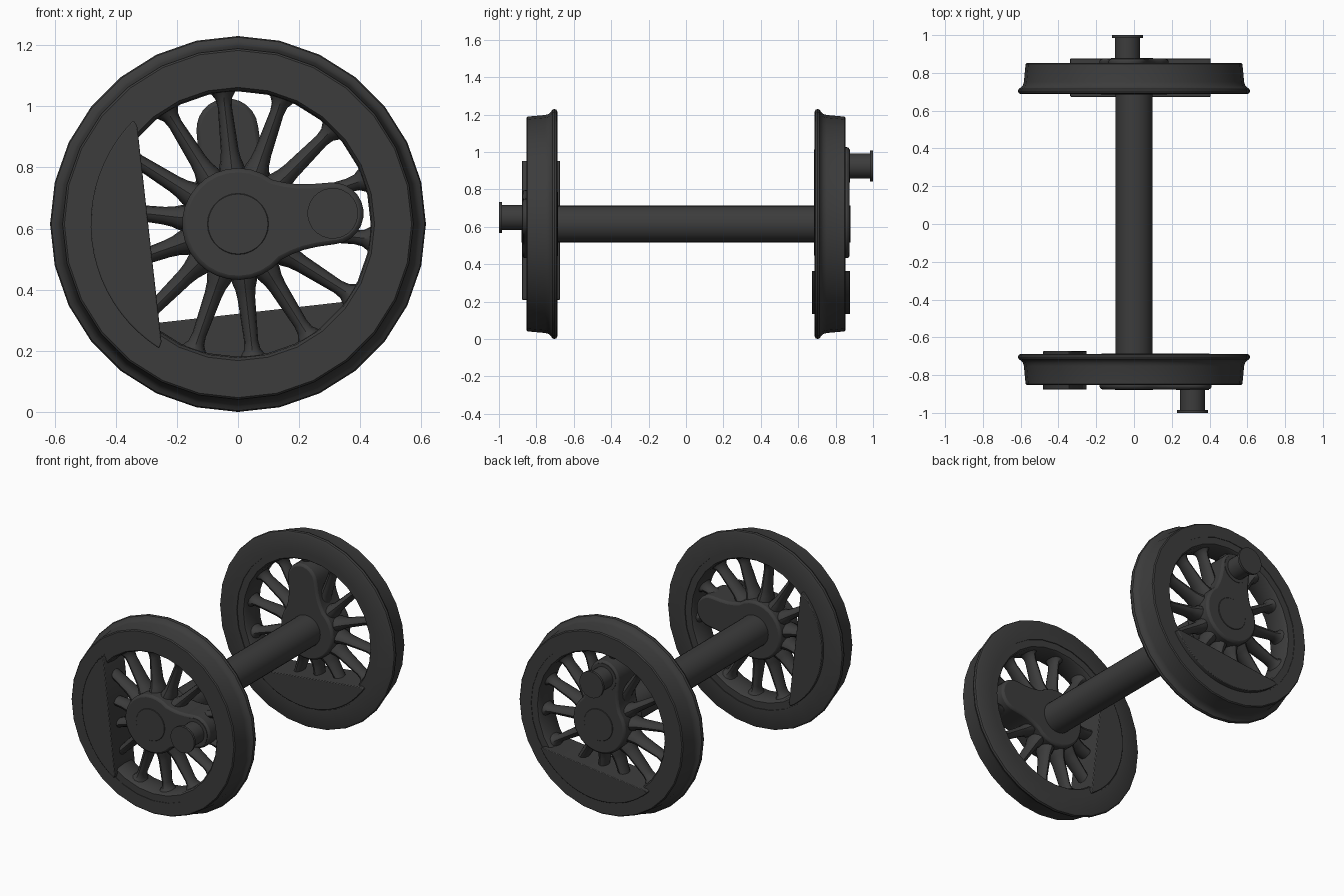
import bpy, bmesh
from math import sin, cos, pi, radians, acos

if "Cube" in bpy.data.objects:
    bpy.data.objects.remove(bpy.data.objects["Cube"])

CZ = 0.615                 # axle height
SPOKES = 14
SEGS = 28
TILT = 360 / SPOKES / 4    # crank angle of the front wheel, degrees

mat = bpy.data.materials.new("dark_iron")
mat.diffuse_color = (0.045, 0.045, 0.045, 1)
mat.use_nodes = True
mat.node_tree.nodes["Principled BSDF"].inputs["Base Color"].default_value = mat.diffuse_color


def finish(name, bm, bevel=0.0):
    bmesh.ops.recalc_face_normals(bm, faces=bm.faces[:])
    me = bpy.data.meshes.new(name)
    bm.to_mesh(me)
    bm.free()
    ob = bpy.data.objects.new(name, me)
    bpy.context.collection.objects.link(ob)
    me.materials.append(mat)
    if bevel:
        m = ob.modifiers.new("bevel", 'BEVEL')
        m.width, m.segments, m.limit_method = bevel, 2, 'ANGLE'
        m.angle_limit = radians(50)
    bpy.context.view_layer.objects.active = ob
    bpy.ops.object.select_all(action='DESELECT')
    ob.select_set(True)
    bpy.ops.object.shade_smooth_by_angle(angle=radians(35))
    return ob


def place(u, v, y, ang, side):
    """Wheel-plane point (u along ang) to world."""
    c, s = cos(ang), sin(ang)
    return (c * u - s * v, side * y, CZ + s * u + c * v)


def loft(bm, rings, cap=True, closed=False):
    """Skin a list of equal rings of points."""
    vs = [[bm.verts.new(p) for p in r] for r in rings]
    n = len(vs[0])
    pairs = list(zip(vs, vs[1:])) + ([(vs[-1], vs[0])] if closed else [])
    for a, b in pairs:
        for i in range(n):
            j = (i + 1) % n
            bm.faces.new((a[i], a[j], b[j], b[i]))
    if cap and not closed:
        bm.faces.new(vs[0])
        bm.faces.new(vs[-1])


def lathe(name, profile, side=1, centre=(0, 0), ang=0.0, segs=SEGS, closed=False):
    """Revolve (radius, y) points around an axis parallel to y."""
    bm = bmesh.new()
    rings = [[place(centre[0] + r * cos(2 * pi * i / segs),
                    centre[1] + r * sin(2 * pi * i / segs), y, ang, side)
              for i in range(segs)] for r, y in profile]
    loft(bm, rings, closed=closed)
    return finish(name, bm)


def plate(name, outline, y0, y1, ang, side, bevel):
    bm = bmesh.new()
    loft(bm, [[place(u, v, y, ang, side) for u, v in outline] for y in (y0, y1)])
    return finish(name, bm, bevel)


def arc(cx, r, a0, a1, n):
    return [(cx + r * cos(radians(a0 + (a1 - a0) * i / n)),
             r * sin(radians(a0 + (a1 - a0) * i / n))) for i in range(n + 1)]


# Tyre cross-section: flange on the inner side, coned tread, thin step to the rim
TYRE = [(0.49, 0.687), (0.60, 0.687), (0.611, 0.693), (0.615, 0.704),
        (0.611, 0.715), (0.598, 0.723), (0.588, 0.735), (0.583, 0.752),
        (0.574, 0.847), (0.568, 0.853), (0.49, 0.853)]
RIM = [(0.447, 0.692), (0.492, 0.692), (0.492, 0.850), (0.447, 0.850), (0.438, 0.838),
       (0.434, 0.77), (0.438, 0.704)]
# Spoke stations: radius, half width, half depth
SPOKE = [(0.15, 0.046, 0.072), (0.19, 0.041, 0.064), (0.215, 0.033, 0.055),
         (0.245, 0.029, 0.048), (0.385, 0.023, 0.040), (0.412, 0.027, 0.044),
         (0.432, 0.040, 0.054), (0.447, 0.062, 0.062)]


def wheel(label, side, deg):
    a = radians(deg)
    lathe(label + "_tyre", TYRE, side, closed=True)
    lathe(label + "_rim", RIM, side, closed=True)

    # Oval spokes flaring into hub and rim
    bm = bmesh.new()
    for k in range(SPOKES):
        sa = radians(TILT) + 2 * pi * (k + 0.5) / SPOKES
        loft(bm, [[place(r, w * cos(2 * pi * i / 12), 0.772 + d * sin(2 * pi * i / 12), sa, side)
                   for i in range(12)] for r, w, d in SPOKE])
    finish(label + "_spokes", bm)

    # Teardrop hub and crank boss
    blend = [(0.165, 0.118), (0.205, 0.108), (0.25, 0.103)]
    outline = (arc(0, 0.183, 46, 314, 22) + [(u, -v) for u, v in blend]
               + arc(0.312, 0.101, -90, 90, 12) + blend[::-1])
    plate(label + "_crank_boss", outline, 0.685, 0.875, a, side, 0.014)

    # Counterweight segment opposite the crank
    h = 180 - math_deg(acos(0.292 / 0.482))
    weight = arc(0, 0.482, h + 1.5, 360 - h - 1.5, 20)
    (u0, v0) = weight[0]
    weight = [(-0.292, v0 - 0.02)] + weight + [(-0.292, 0.02 - v0)]
    plate(label + "_counterweight", weight, 0.673, 0.877, a, side, 0.004)

    # Axle end disc and crank pin with collar
    lathe(label + "_axle_end", [(0.1, 0.86), (0.1, 0.877), (0.098, 0.879)], side)
    lathe(label + "_crank_pin", [(0.088, 0.86), (0.088, 0.878), (0.067, 0.878), (0.067, 0.985),
                                 (0.083, 0.985), (0.083, 1.0)],
          side, (0.312, 0), a, 24)


def math_deg(x):
    return x * 180 / pi


# Axle and the two quartered wheels
lathe("axle", [(0.098, -0.86), (0.098, 0.86)])
wheel("front", -1, TILT)
wheel("rear", 1, TILT + 90)
